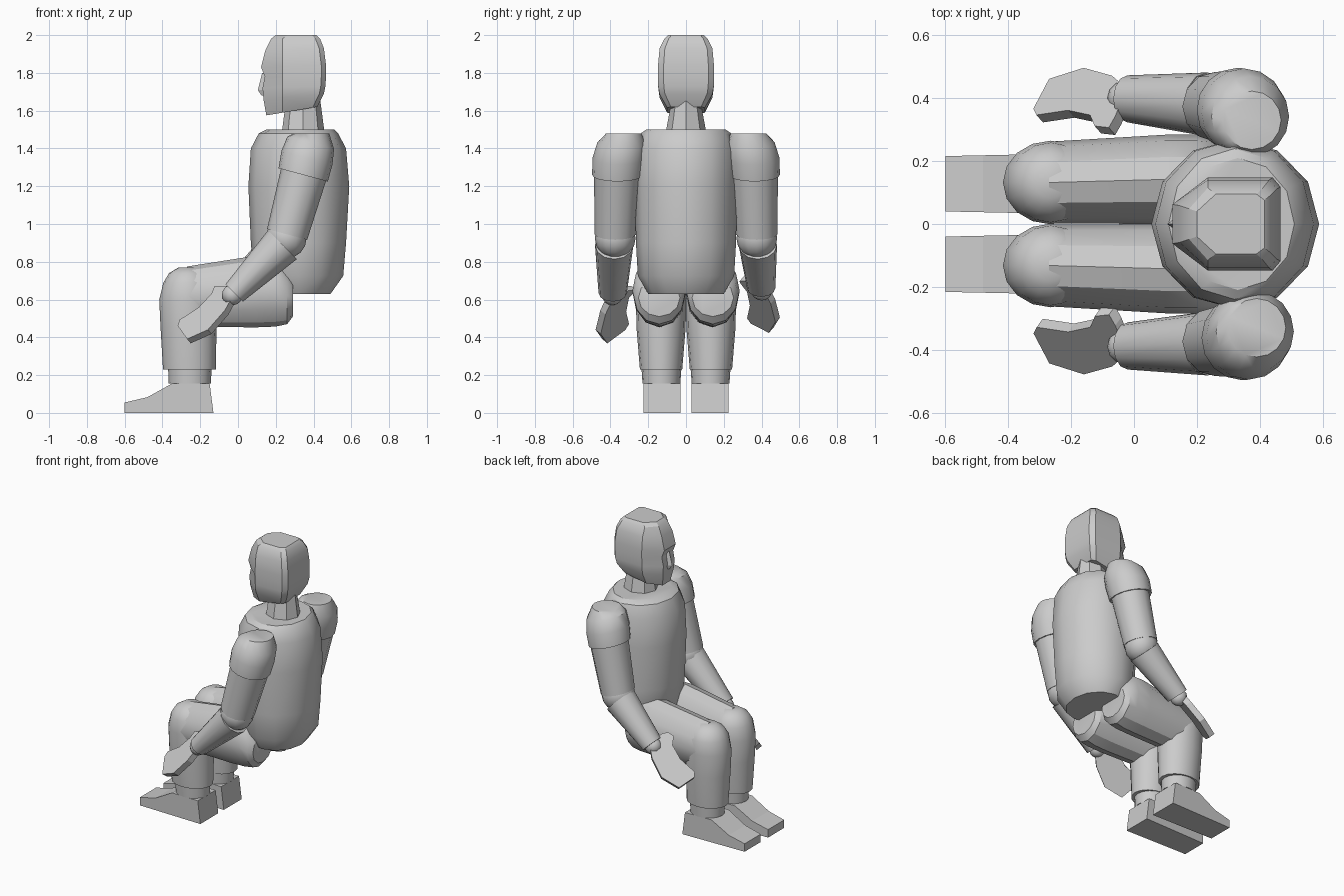
import bpy, bmesh, math
from mathutils import Vector

if "Cube" in bpy.data.objects:
    bpy.data.objects.remove(bpy.data.objects["Cube"])


def loft(name, rings, smooth=30):
    """Skin a list of equal-length point rings and cap both ends."""
    bm = bmesh.new()
    vs = [[bm.verts.new(p) for p in r] for r in rings]
    n = len(rings[0])
    for a, b in zip(vs, vs[1:]):
        for i in range(n):
            j = (i + 1) % n
            bm.faces.new((a[i], a[j], b[j], b[i]))
    bm.faces.new(vs[0])
    bm.faces.new(vs[-1])
    bmesh.ops.recalc_face_normals(bm, faces=bm.faces)
    me = bpy.data.meshes.new(name)
    bm.to_mesh(me)
    bm.free()
    ob = bpy.data.objects.new(name, me)
    bpy.context.collection.objects.link(ob)
    if smooth:
        bpy.ops.object.select_all(action='DESELECT')
        ob.select_set(True)
        bpy.context.view_layer.objects.active = ob
        bpy.ops.object.shade_smooth_by_angle(angle=math.radians(smooth))
    return ob


def ring(c, axis, ru, rv, n=12):
    """Elliptical ring round an axis: ru across, rv along world y."""
    u = Vector((0, 1, 0)).cross(Vector(axis)).normalized()
    out = []
    for i in range(n):
        a = 2 * math.pi * i / n
        out.append(Vector(c) + u * ru * math.cos(a) + Vector((0, rv * math.sin(a), 0)))
    return out


def tube(name, stations, axis, n=12, smooth=32):
    return loft(name, [ring(c, axis, ru, rv, n) for c, ru, rv in stations], smooth)


def ball(name, c, r):
    bpy.ops.mesh.primitive_uv_sphere_add(segments=12, ring_count=8, radius=r, location=c)
    bpy.context.object.name = name
    bpy.ops.object.shade_smooth_by_angle(angle=math.radians(40))


UP = (0, 0, 1)

# Torso and neck
tube("torso", [((x, 0, z), rx, ry) for x, z, rx, ry in [
    (.32, .63, .17, .20), (.32, .725, .237, .255), (.32, .9, .252, .265),
    (.322, 1.2, .267, .27), (.32, 1.4, .252, .268), (.32, 1.48, .21, .24),
    (.33, 1.50, .18, .21)]], UP)
tube("neck", [((.345, 0, 1.47), .115, .11), ((.345, 0, 1.66), .09, .075)], UP, 8, 0)

# Head: faceted rings (front z, back z, front x, back x, half width)
head = []
for zf, zb, xf, xb, w in [(1.575, 1.62, .15, .42, .10), (1.66, 1.69, .135, .455, .14),
                          (1.72, 1.73, .13, .463, .147), (1.78, 1.78, .142, .466, .148),
                          (1.83, 1.84, .122, .466, .148), (1.92, 1.93, .145, .455, .14),
                          (1.98, 1.98, .175, .435, .115), (2.0, 2.0, .2, .415, .095)]:
    xm = max(.235, xf + .06)
    half = [(xf, w * .42), (xm, w), (xb - .025, w), (xb, w * .8)]
    pts = half + [(x, -y) for x, y in reversed(half)]
    head.append([(x, y, zf + (zb - zf) * (x - xf) / (xb - xf)) for x, y in pts])
loft("head", head, 25)
loft("nose", [[(x, 0, z), (.17, w, z), (.17, -w, z)] for x, w, z in
              [(.128, .02, 1.80), (.105, .045, 1.71), (.125, .045, 1.68)]], 0)

# Limbs, repeated per side
for s, side in ((-1, "right"), (1, "left")):
    dy, dz = (.02, .05) if s > 0 else (0, 0)     # left hand sits slightly higher
    dx = -.015 if s > 0 else 0
    arm = Vector((.27, -.1 * s, 1))

    # Shoulder cap and upper arm
    caps = []
    for x, y, z, r, d in [(.39, .33, 1.48, .093, UP), (.385, .342, 1.43, .128, arm),
                          (.365, .355, 1.35, .14, arm), (.345, .362, 1.26, .135, arm)]:
        caps.append(ring((x + dx, y * s, z), d, r, r, 16))
    loft(side + "_shoulder", caps, 40)
    tube(side + "_upper_arm", [((.355 + dx, .362 * s, 1.29), .125, .125),
                               ((.26, .374 * s, .945), .11, .11)], arm)

    # Elbow, forearm, wrist
    ball(side + "_elbow", (.255, .375 * s, .925), .108)
    tube(side + "_forearm", [((.235, .38 * s, .89), .108, .102),
                             ((-.02, (.388 + dy / 2) * s, .635 + dz / 2), .065, .075)], (1, 0, 1))
    ball(side + "_wrist", (-.03, (.39 + dy / 2) * s, .625 + dz / 2), .055)

    # Hand: plate with thumb, lying on a slanted plane
    outline = [(-.03, .36), (-.05, .31), (-.07, .275), (-.115, .28), (-.13, .315), (-.2, .33),
               (-.3, .315), (-.31, .335), (-.26, .43), (-.15, .465), (-.06, .44), (-.025, .41)]
    c = 1.17 if s < 0 else .95
    nrm = Vector((-.82, c * s, 1)).normalized() * .02
    mid = []
    for x, y in outline:
        z = .587 + .82 * (x + .05) - c * (y - .40) + dz
        z = min(z, .66 + dz)
        mid.append(Vector((x, (y + dy) * s, z)))
    loft(side + "_hand", [[p - nrm for p in mid], [p + nrm for p in mid]], 0)

    # Thigh, with rounded hip end
    cy = .14 * s
    tube(side + "_thigh", [((x, y * s, z), rz, ry) for x, y, z, rz, ry in [
        (-.27, .132, .615, .16, .13), (.1, .142, .643, .19, .142),
        (.2, .142, .645, .188, .142), (.26, .142, .62, .15, .135),
        (.29, .142, .61, .10, .11)]], (1, 0, 0))

    # Knee dome and shin
    tube(side + "_shin", [((x, .132 * s, z), rx, ry) for x, z, rx, ry in [
        (-.257, .23, .14, .112), (-.262, .45, .148, .13), (-.265, .6, .152, .133),
        (-.265, .69, .13, .127), (-.265, .74, .10, .095), (-.265, .77, .05, .05)]],
        UP, 16, 40)
    tube(side + "_ankle", [((-.255, .13 * s, .155), .112, .10),
                           ((-.255, .13 * s, .24), .115, .106)], UP, 16)
    ball(side + "_ankle_joint", (-.255, .13 * s, .205), .075)

    # Foot: side profile, narrower at the toes
    prof = [(-.6, 0), (-.6, .055), (-.48, .083), (-.35, .155), (-.15, .155), (-.13, 0)]
    loft(side + "_foot", [[(x, s * (.128 + k * (.098 - .01 * (-x - .13) / .47)), z)
                           for x, z in prof] for k in (-1, 1)], 0)
